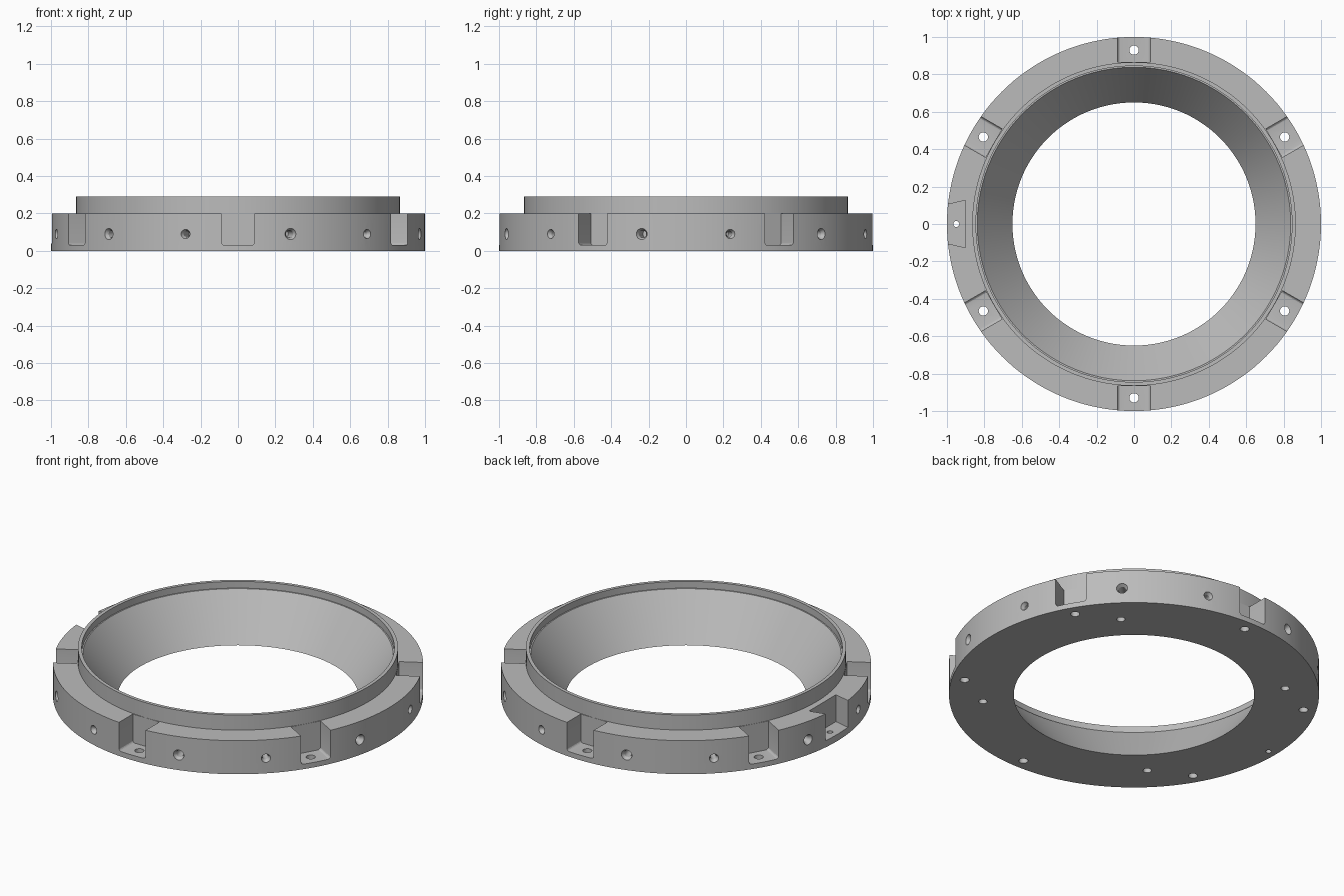
import bpy, bmesh
from math import sin, cos, pi, radians
from mathutils import Matrix

cube = bpy.data.objects.get("Cube")
if cube:
    bpy.data.objects.remove(cube)

metal = bpy.data.materials.new("grey metal")
metal.use_nodes = True
GREY = (0.5, 0.5, 0.5, 1)
metal.diffuse_color = GREY
metal.node_tree.nodes["Principled BSDF"].inputs["Base Color"].default_value = GREY


def turn(deg):
    return Matrix.Rotation(radians(deg), 4, "Z")


def lathe(bm, profile, steps, matrix=Matrix(), ring=False):
    """Revolve (radius, z) points about local z; a ring profile closes on itself, others get caps."""
    loops = []
    for r, z in profile:
        angles = [2 * pi * i / steps for i in range(steps)]
        loops.append([bm.verts.new(matrix @ Matrix.Translation((r * cos(a), r * sin(a), z)).translation)
                      for a in angles])
    pairs = list(zip(loops, loops[1:]))
    if ring:
        pairs.append((loops[-1], loops[0]))
    else:
        bm.faces.new(loops[0])
        bm.faces.new(loops[-1])
    for low, high in pairs:
        for i in range(steps):
            j = (i + 1) % steps
            bm.faces.new((low[i], low[j], high[j], high[i]))


def prism(bm, start, end):
    """Join two matching outlines into a solid."""
    a = [bm.verts.new(p) for p in start]
    b = [bm.verts.new(p) for p in end]
    bm.faces.new(a)
    bm.faces.new(b)
    for i in range(len(a)):
        j = (i + 1) % len(a)
        bm.faces.new((a[i], a[j], b[j], b[i]))


def finish(bm, name):
    bmesh.ops.recalc_face_normals(bm, faces=bm.faces[:])
    mesh = bpy.data.meshes.new(name)
    bm.to_mesh(mesh)
    bm.free()
    mesh.materials.append(metal)
    obj = bpy.data.objects.new(name, mesh)
    bpy.context.collection.objects.link(obj)
    return obj


def carve(body, bm, name):
    cutter = finish(bm, name)
    cutter.hide_render = True
    mod = body.modifiers.new(name, "BOOLEAN")
    mod.operation = "DIFFERENCE"
    mod.solver = "EXACT"
    mod.object = cutter
    bpy.context.view_layer.objects.active = body
    bpy.ops.object.modifier_apply(modifier=name)
    bpy.data.objects.remove(cutter)


# Flanged ring: flat flange, raised collar, shallow lip and conical bore
bm = bmesh.new()
lathe(bm, [(0.65, 0), (1, 0), (1, 0.2), (0.865, 0.2), (0.865, 0.29),
           (0.845, 0.29), (0.845, 0.25), (0.838, 0.25)], 144, ring=True)
body = finish(bm, "flanged_ring")

# Six bolt slots with rounded floor corners, and one dovetail notch
HALF, FLOOR, FILLET, TOP = 0.088, 0.03, 0.016, 0.25
outline = [(HALF, TOP), (-HALF, TOP)]
for side, first in ((-1, 180), (1, 270)):
    for k in range(5):
        a = radians(first + k * 22.5)
        outline.append((side * (HALF - FILLET) + FILLET * cos(a), FLOOR + FILLET + FILLET * sin(a)))
bm = bmesh.new()
for i in range(6):
    m = turn(30 + 60 * i)
    prism(bm, *[[m @ Matrix.Translation((r, y, z)).translation for y, z in outline]
                for r in (0.866, 1.1)])
plan = [(-0.9, -0.127), (-0.9, 0.127), (-1.1, 0.08), (-1.1, -0.08)]
prism(bm, *[[(x, y, z) for x, y in plan] for z in (0.04, TOP)])
carve(body, bm, "slot_cutter")

# Through holes in the slots and notch, and four blind holes underneath
bm = bmesh.new()
for i in range(6):
    lathe(bm, [(0.025, -0.05), (0.025, 0.1)], 24, turn(30 + 60 * i) @ Matrix.Translation((0.93, 0, 0)))
lathe(bm, [(0.016, -0.05), (0.016, 0.1)], 24, Matrix.Translation((-0.95, 0, 0)))
for i in range(4):
    lathe(bm, [(0.023, -0.05), (0.023, 0.1)], 24, turn(45 + 90 * i) @ Matrix.Translation((0.82, 0, 0)))
carve(body, bm, "vertical_hole_cutter")

# Countersunk radial holes, a wide and a narrow one between each pair of slots
bm = bmesh.new()
for i in range(6):
    for offset, mouth, bore in ((-13.7, 0.03, 0.02), (13.7, 0.025, 0.016)):
        m = turn(60 * i + offset) @ Matrix.Translation((0, 0, 0.09)) @ Matrix.Rotation(pi / 2, 4, "Y")
        lathe(bm, [(bore, 0.89), (bore, 0.98), (mouth, 0.997), (mouth, 1.05)], 24, m)
carve(body, bm, "radial_hole_cutter")

# Smooth curved walls, keep machined edges crisp
bpy.ops.object.select_all(action="DESELECT")
body.select_set(True)
bpy.context.view_layer.objects.active = body
bpy.ops.object.shade_smooth_by_angle(angle=radians(20))
